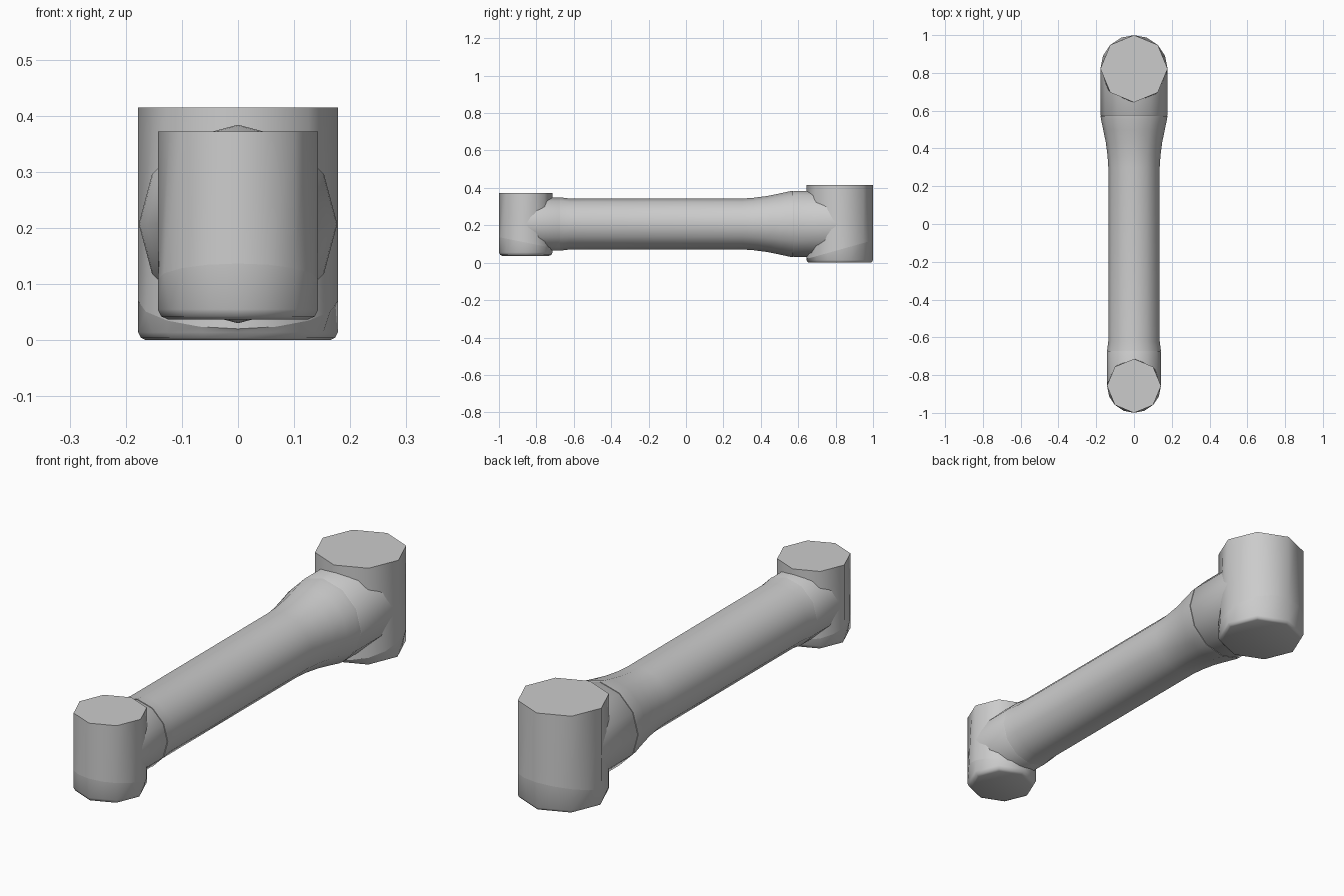
import bpy, bmesh
from math import sin, cos, pi, radians

if "Cube" in bpy.data.objects:
    bpy.data.objects.remove(bpy.data.objects["Cube"])


def loft(name, rings, cap_start=True, cap_end=True):
    """Skin a list of equal-length point rings into one object."""
    bm = bmesh.new()
    rows = [[bm.verts.new(p) for p in ring] for ring in rings]
    n = len(rows[0])
    for a, b in zip(rows, rows[1:]):
        for i in range(n):
            j = (i + 1) % n
            bm.faces.new((a[i], a[j], b[j], b[i]))
    if cap_start:
        bm.faces.new(rows[0][::-1])
    if cap_end:
        bm.faces.new(rows[-1])
    bmesh.ops.recalc_face_normals(bm, faces=bm.faces)
    mesh = bpy.data.meshes.new(name)
    bm.to_mesh(mesh)
    bm.free()
    ob = bpy.data.objects.new(name, mesh)
    bpy.context.collection.objects.link(ob)
    bpy.ops.object.select_all(action='DESELECT')
    ob.select_set(True)
    bpy.context.view_layer.objects.active = ob
    bpy.ops.object.shade_smooth_by_angle(angle=radians(48))
    return ob


def joint_ring(cy, r, z, slope=0.0, octagon=True):
    """16 points; with octagon=True every other one lies on an octagon edge."""
    pts = []
    for i in range(16):
        a = 2 * pi * i / 16
        k = r * cos(pi / 8) if octagon and i % 2 else r
        x, y = k * cos(a), k * sin(a)
        pts.append((x, cy + y, z + slope * y))
    return pts


def joint(name, cy, r, z0, z1, bevel, seam_z, slope):
    # upright housing above the slanted seam
    seam = joint_ring(cy, r, seam_z, slope, False)
    loft(name + "_housing", [seam, joint_ring(cy, r, z1)], cap_start=False)
    # end cap below the seam with a rounded bottom edge
    b = bevel
    loft(name + "_end_cap", [
        joint_ring(cy, r - b, z0),
        joint_ring(cy, r - b * 0.35, z0 + b * 0.3),
        joint_ring(cy, r, z0 + b),
        seam], cap_end=False)


def arm_ring(y, r, n=12):
    return [(r * cos(2 * pi * i / n), y, 0.207 + r * sin(2 * pi * i / n))
            for i in range(n)]


joint("large_joint", 0.822, 0.178, 0.0, 0.415, 0.014, 0.070, 0.28)
joint("small_joint", -0.857, 0.143, 0.037, 0.372, 0.018, 0.108, -0.20)

# tube that flares towards the large joint
loft("arm_tube", [arm_ring(y, r) for y, r in (
    (-0.675, 0.143), (-0.62, 0.136), (0.30, 0.136), (0.36, 0.140),
    (0.43, 0.149), (0.50, 0.163), (0.555, 0.175), (0.573, 0.177))])

# collars joining the tube to each housing
loft("large_collar", [arm_ring(y, r) for y, r in (
    (0.573, 0.174), (0.577, 0.177), (0.822, 0.177))])
loft("small_collar", [arm_ring(y, r) for y, r in (
    (-0.857, 0.142), (-0.679, 0.142), (-0.675, 0.140))])
